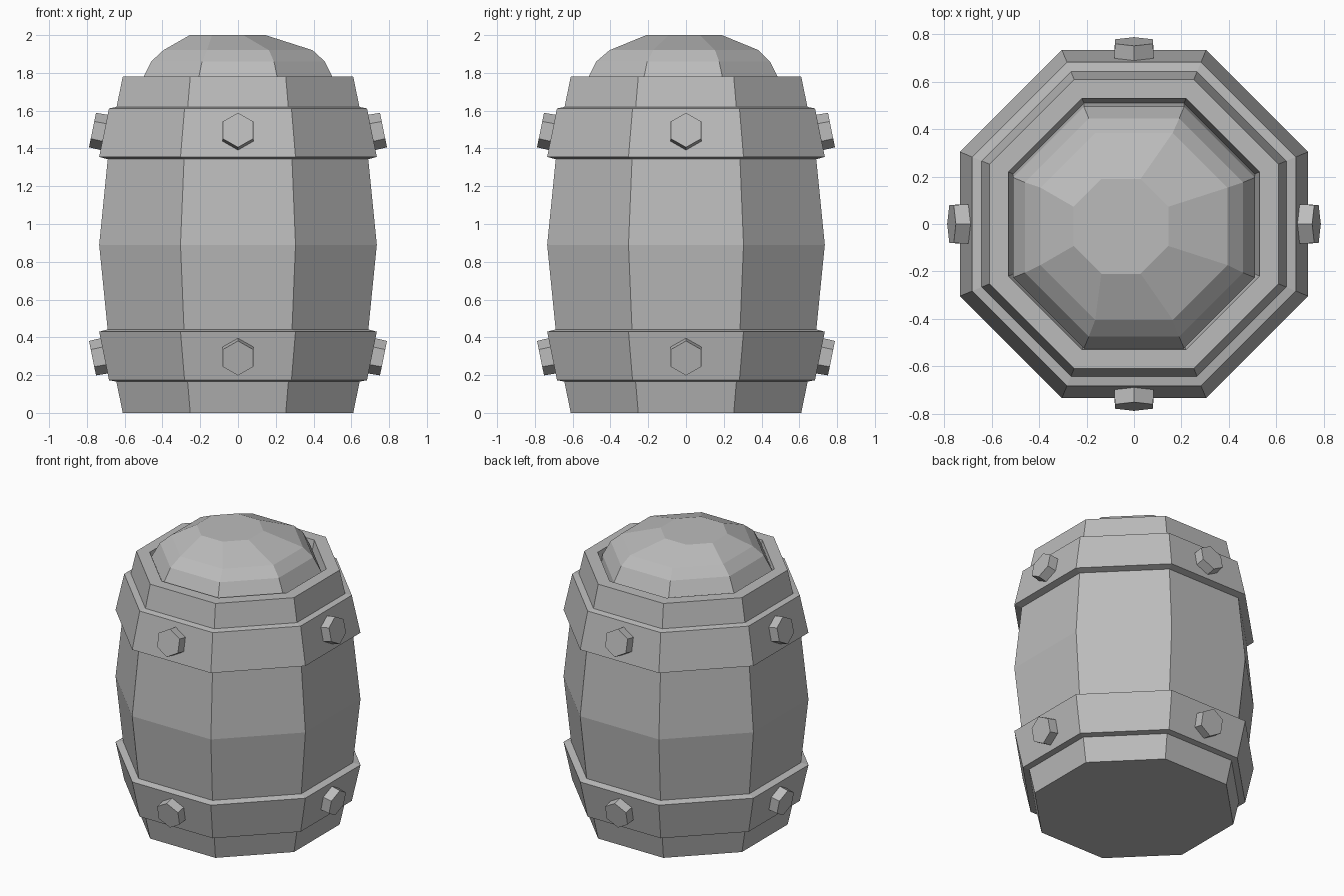
import bpy, bmesh, math
from mathutils import Matrix, Vector

cube = bpy.data.objects.get("Cube")
if cube:
    bpy.data.objects.remove(cube, do_unlink=True)

grey = bpy.data.materials.new("plain grey")
grey.use_nodes = True
colour = (0.5, 0.5, 0.5, 1)
grey.diffuse_color = colour
grey.node_tree.nodes["Principled BSDF"].inputs["Base Color"].default_value = colour


def add_object(name, bm):
    bmesh.ops.recalc_face_normals(bm, faces=bm.faces)
    mesh = bpy.data.meshes.new(name)
    bm.to_mesh(mesh)
    bm.free()
    mesh.materials.append(grey)
    obj = bpy.data.objects.new(name, mesh)
    bpy.context.collection.objects.link(obj)
    return obj


def octagon_stack(name, rings, closed=False):
    """Rings are (flat-side distance, height, x shift, y shift)."""
    bm = bmesh.new()
    loops = []
    for apothem, z, *shift in rings:
        dx, dy = shift or (0, 0)
        r = apothem / math.cos(math.pi / 8)
        angles = [math.pi * (i + 0.5) / 4 for i in range(8)]
        loops.append([bm.verts.new((r * math.cos(a) + dx, r * math.sin(a) + dy, z))
                      for a in angles])
    pairs = list(zip(loops, loops[1:]))
    if closed:
        pairs.append((loops[-1], loops[0]))
    else:
        bm.faces.new(loops[0])
        bm.faces.new(loops[-1])
    for a, b in pairs:
        for i in range(8):
            j = (i + 1) % 8
            bm.faces.new((a[i], a[j], b[j], b[i]))
    return add_object(name, bm)


# Bulging body with a shallow recess inside the top rim
side = [(0.61, 0), (0.645, 0.17), (0.69, 0.44), (0.735, 0.89)]
upper = [(r, 1.78 - z) for r, z in reversed(side[:-1])]
octagon_stack("barrel_body", side + upper + [(0.53, 1.78), (0.51, 1.68)])

# Heaped contents, with the crown a little off centre
octagon_stack("heaped_contents", [
    (0.51, 1.68, 0, 0), (0.51, 1.76, 0, -0.015), (0.46, 1.86, 0, -0.015),
    (0.395, 1.92, 0, -0.01), (0.2, 2.0, -0.055, -0.01)])

# Two flared hoops, the upper one a mirror of the lower
hoop = [(0.64, 0.165), (0.683, 0.173), (0.735, 0.43), (0.685, 0.443)]
octagon_stack("lower_hoop", hoop, closed=True)
octagon_stack("upper_hoop", [(r, 1.785 - z) for r, z in hoop], closed=True)

# Hexagonal bolts, square to the sloping hoops
slope = math.atan2(0.052, 0.257)
for level, z, tilt in (("lower", 0.302, -slope), ("upper", 1.485, slope)):
    for index, place in enumerate(("left", "back", "right", "front")):
        out = Vector((math.cos(tilt), 0, math.sin(tilt)))
        centre = Vector((0.709, 0, z)) + out * 0.02
        bm = bmesh.new()
        bmesh.ops.create_cone(
            bm, cap_ends=True, segments=6, radius1=0.096, radius2=0.093, depth=0.085,
            matrix=Matrix.Rotation(index * math.pi / 2, 4, "Z")
            @ Matrix.Translation(centre)
            @ Matrix.Rotation(math.pi / 2 - tilt, 4, "Y")
            @ Matrix.Rotation(math.pi / 2, 4, "Z"))
        # Turn the points of the hexagon up and down
        if max(v.co.z for v in bm.verts) - z < 0.09:
            axis = Matrix.Rotation(index * math.pi / 2, 3, "Z") @ out
            bmesh.ops.rotate(bm, verts=bm.verts,
                             cent=Matrix.Rotation(index * math.pi / 2, 3, "Z") @ centre,
                             matrix=Matrix.Rotation(math.pi / 6, 3, axis))
        add_object(f"{level}_{place}_bolt", bm)
